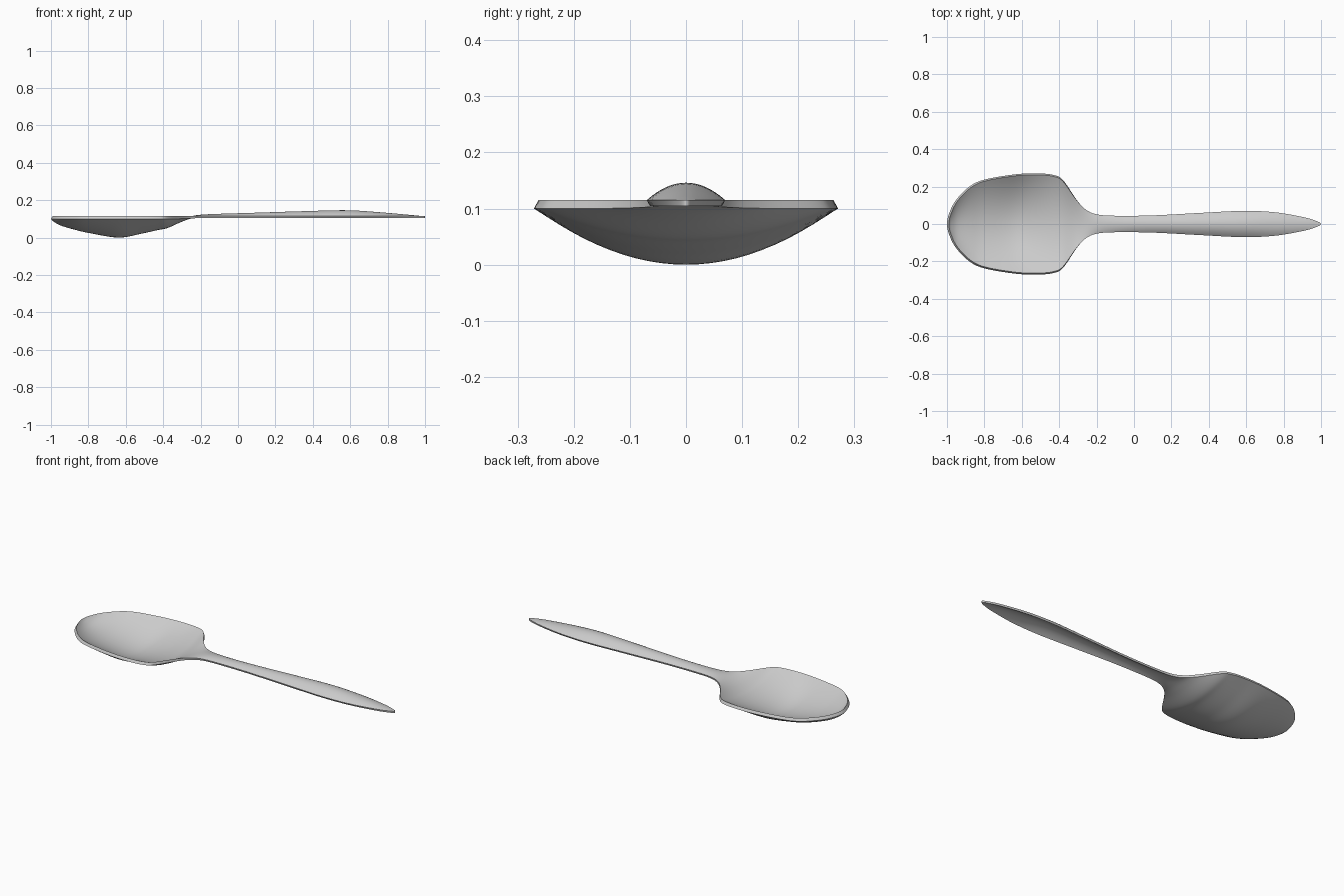
import bpy, bmesh
from mathutils import Vector

cube = bpy.data.objects.get("Cube")
if cube:
    bpy.data.objects.remove(cube, do_unlink=True)

# Brushed grey metal
metal = bpy.data.materials.new("grey_metal")
metal.use_nodes = True
grey = (0.6, 0.6, 0.6, 1)
metal.diffuse_color = grey
metal.node_tree.nodes["Principled BSDF"].inputs["Base Color"].default_value = grey

# Stations along the spoon: position, half width, height of the centre line over the rim
STATIONS = [Vector(s) for s in (
    (-1, 0, 0), (-.985, .065, -.015), (-.95, .13, -.035), (-.88, .2, -.056),
    (-.8, .237, -.075), (-.64, .265, -.1), (-.52, .271, -.08), (-.43, .262, -.06),
    (-.38, .235, -.05), (-.31, .135, -.02), (-.26, .08, -.003), (-.2, .052, .007),
    (-.1, .044, .012), (.1, .046, .018), (.35, .059, .026), (.58, .07, .031),
    (.75, .063, .021), (.9, .038, .008), (.975, .016, .001), (1, 0, 0))]
RIM, STEPS, ACROSS = .115, 6, 24


def mirrored(p):
    return Vector((p.x, -p.y, p.z))


def smooth_path(points):
    """Catmull-Rom curve with rounded tips."""
    pts = [mirrored(points[1])] + points + [mirrored(points[-2])]
    path = []
    for a, b, c, d in zip(pts, pts[1:], pts[2:], pts[3:]):
        for i in range(STEPS):
            t = i / STEPS
            path.append(b + (c - a) * t / 2 + (a - b * 2.5 + c * 2 - d / 2) * t * t
                        + (b * 3 - a - c * 3 + d) * t ** 3 / 2)
    return path + [points[-1]]


def bowl_amount(x):
    """One over the bowl, zero over the handle, eased at the neck."""
    t = min(max((-.15 - x) / .2, 0), 1)
    return t * t * (3 - 2 * t)


def section(bm, p, top):
    """One row of vertices across the spoon, arched or dished."""
    b = bowl_amount(p.x)
    x, z = p.x, RIM
    if top:
        width = p.y * (1 - .03 * b)
        if x < -.6:
            x = -.6 + (x + .6) * .975
    else:
        width = p.y * (.92 + .08 * b)
        z -= .01 + .005 * b
    row = []
    for i in range(ACROSS + 1):
        t = 2 * i / ACROSS - 1
        row.append(bm.verts.new((x, width * t, z + p.z * (1 - t * t))))
    return row


# Spoon: upper and lower skins joined by a rim wall
bm = bmesh.new()
path = smooth_path(STATIONS)
loops = [section(bm, p, True) + section(bm, p, False)[::-1] for p in path]
count = len(loops[0])
for r0, r1 in zip(loops, loops[1:]):
    for i in range(count):
        j = (i + 1) % count
        bm.faces.new((r0[i], r1[i], r1[j], r0[j]))
bmesh.ops.remove_doubles(bm, verts=bm.verts, dist=.00005)
bmesh.ops.holes_fill(bm, edges=bm.edges, sides=0)
bmesh.ops.recalc_face_normals(bm, faces=bm.faces)
lowest = min(v.co.z for v in bm.verts)
bmesh.ops.translate(bm, verts=bm.verts, vec=(0, 0, -lowest))

mesh = bpy.data.meshes.new("spoon")
bm.to_mesh(mesh)
bm.free()
spoon = bpy.data.objects.new("spoon", mesh)
bpy.context.collection.objects.link(spoon)
mesh.materials.append(metal)

# Smooth skins with a crisp rim
bpy.ops.object.select_all(action="DESELECT")
spoon.select_set(True)
bpy.context.view_layer.objects.active = spoon
bpy.ops.object.shade_smooth_by_angle(angle=.6)
